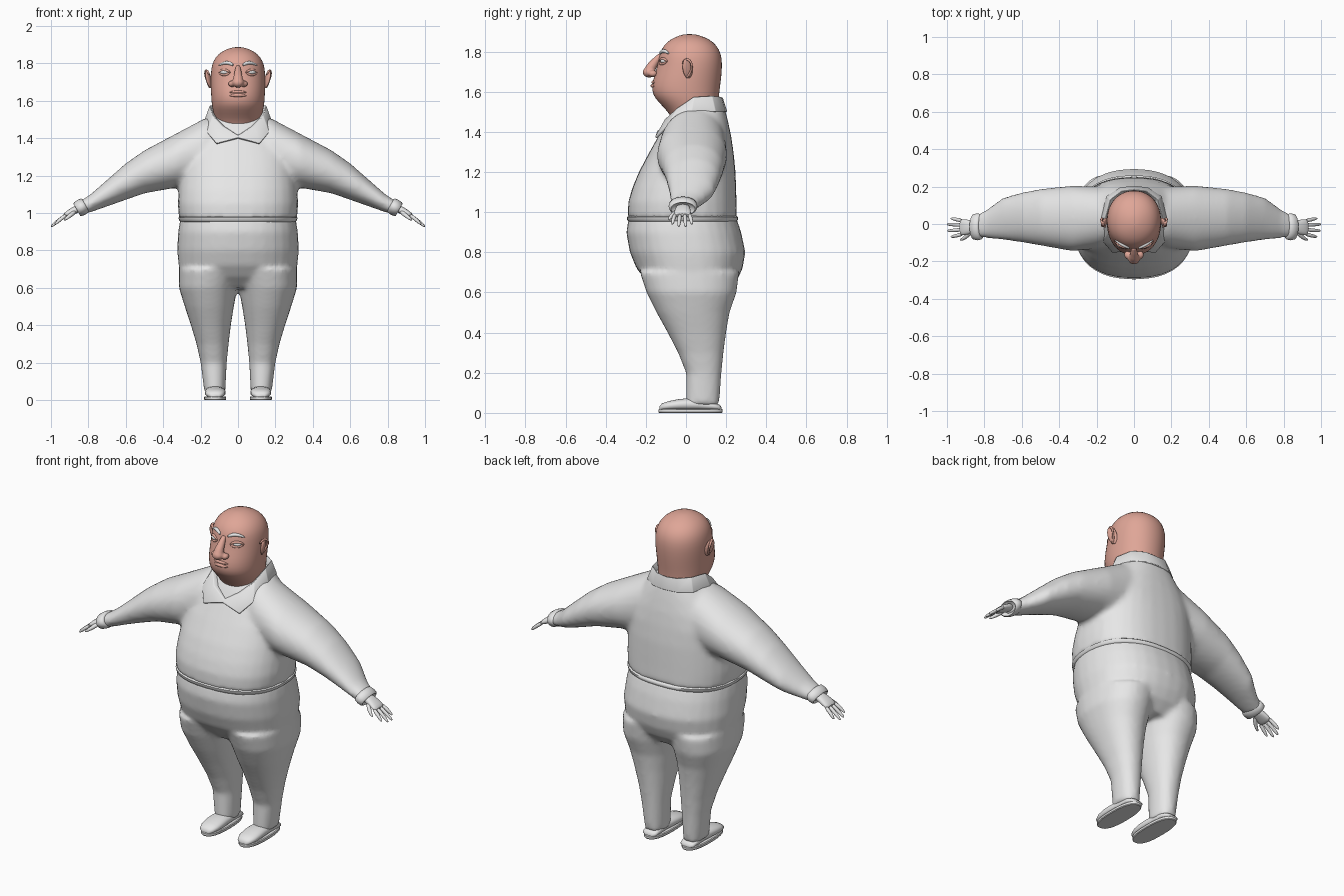
import bpy, bmesh, math
from mathutils import Vector, Matrix
from mathutils.bvhtree import BVHTree

cube = bpy.data.objects.get("Cube")
if cube:
    bpy.data.objects.remove(cube)


def material(name, rgb):
    m = bpy.data.materials.new(name)
    m.use_nodes = True
    m.diffuse_color = (*rgb, 1)
    m.node_tree.nodes["Principled BSDF"].inputs["Base Color"].default_value = (*rgb, 1)
    return m


CLOTH = material("pale grey", (0.8, 0.8, 0.8))
SKIN = material("pink skin", (0.74, 0.38, 0.31))


def finish(name, bm, mat, subsurf=0, angle=60):
    bmesh.ops.recalc_face_normals(bm, faces=bm.faces)
    me = bpy.data.meshes.new(name)
    bm.to_mesh(me)
    bm.free()
    ob = bpy.data.objects.new(name, me)
    bpy.context.collection.objects.link(ob)
    me.materials.append(mat)
    bpy.ops.object.select_all(action='DESELECT')
    ob.select_set(True)
    bpy.context.view_layer.objects.active = ob
    bpy.ops.object.shade_smooth_by_angle(angle=math.radians(angle))
    if subsurf:
        ob.modifiers.new("Subdivision", 'SUBSURF').levels = subsurf
        ob.modifiers["Subdivision"].render_levels = subsurf
    return ob


def loft(bm, rings, power=2.0, seg=24):
    """Skin a run of (centre, u, v) superellipse sections and cap both ends."""
    loops = []
    for c, u, v in rings:
        loop = []
        for i in range(seg):
            a = 2 * math.pi * i / seg
            co, si = math.cos(a), math.sin(a)
            p = Vector(c) + Vector(u) * math.copysign(abs(co) ** (2 / power), co)
            loop.append(bm.verts.new(p + Vector(v) * math.copysign(abs(si) ** (2 / power), si)))
        loops.append(loop)
    for a, b in zip(loops, loops[1:]):
        for i in range(seg):
            j = (i + 1) % seg
            bm.faces.new((a[i], a[j], b[j], b[i]))
    bm.faces.new(loops[0])
    bm.faces.new(loops[-1])


def level(z, front, back, x0, x1):
    """Horizontal section from its extents."""
    return (((x0 + x1) / 2, (front + back) / 2, z), ((x1 - x0) / 2, 0, 0), (0, (back - front) / 2, 0))


def column(rows):
    return [level(z, f, b, -w, w) for z, f, b, w in rows]


def tube(bm, points, radii, seg=10):
    """Round tapered tube through a few points."""
    pts = [Vector(p) for p in points]
    rings = []
    for i, (p, r) in enumerate(zip(pts, radii)):
        d = (pts[min(i + 1, len(pts) - 1)] - pts[max(i - 1, 0)]).normalized()
        u = d.cross(Vector((0, 0.1, 1))).normalized()
        rings.append((p, u * r, d.cross(u) * r))
    loft(bm, rings, seg=seg)


def blob(bm, centre, size, rot=(0, 0, 0)):
    m = Matrix.Translation(centre)
    for axis, a in zip("XYZ", rot):
        m = m @ Matrix.Rotation(math.radians(a), 4, axis)
    m = m @ Matrix.Diagonal((*size, 1))
    bmesh.ops.create_uvsphere(bm, u_segments=20, v_segments=12, radius=1, matrix=m)


def blend(ob, voxel, rounds):
    """Merge overlapping volumes into one soft skin."""
    r = ob.modifiers.new("Merge", 'REMESH')
    r.mode, r.voxel_size, r.use_smooth_shade = 'VOXEL', voxel, True
    s = ob.modifiers.new("Soften", 'SMOOTH')
    s.factor, s.iterations = 0.5, rounds


SIDES = (("left", 1), ("right", -1))

# Sweater: barrel torso and tapering sleeves
bm = bmesh.new()
loft(bm, column([(.97, -.29, .255, .316), (1.05, -.288, .252, .322), (1.12, -.268, .25, .318),
                 (1.2, -.235, .247, .31), (1.3, -.182, .237, .3), (1.38, -.137, .225, .26),
                 (1.46, -.09, .208, .2), (1.53, -.04, .19, .14)]), 2.4, 32)
for _, s in SIDES:
    loft(bm, [((s * x, (f + b) / 2, (lo + hi) / 2), (0, (b - f) / 2, 0), (0, 0, (hi - lo) / 2))
              for x, f, b, lo, hi in [(.08, -.1, .19, 1.16, 1.52), (.18, -.13, .2, 1.14, 1.505),
                                      (.33, -.145, .205, 1.135, 1.425), (.5, -.115, .187, 1.105, 1.335),
                                      (.6, -.098, .168, 1.07, 1.265), (.7, -.085, .14, 1.035, 1.177),
                                      (.79, -.075, .075, 1.003, 1.098), (.85, -.07, .045, .99, 1.06)]], 2.1, 28)
blend(finish("sweater", bm, CLOTH), .015, 6)

# Ribbed hem below the sweater
bm = bmesh.new()
loft(bm, column([(.953, -.285, .25, .308), (.96, -.293, .258, .315),
                 (.975, -.295, .26, .318), (.983, -.28, .25, .305)]), 2.4, 40)
finish("sweater_hem", bm, CLOTH)

# Trousers: full seat and belly joined to two tapering legs
bm = bmesh.new()
loft(bm, column([(.6, -.13, .2, .2), (.66, -.2, .255, .295), (.72, -.247, .282, .318),
                 (.8, -.28, .296, .325), (.9, -.298, .275, .32), (.975, -.285, .25, .308)]), 2.3, 32)
for _, s in SIDES:
    rows = [(.04, 0, .165, .068, .18), (.2, 0, .177, .06, .2), (.3, -.04, .187, .05, .222),
            (.4, -.092, .2, .038, .252), (.5, -.147, .217, .022, .285), (.6, -.197, .252, .004, .316),
            (.7, -.23, .265, -.02, .316)]
    loft(bm, [level(z, f, b, s * i, s * o) for z, f, b, i, o in rows], 2.2, 28)
blend(finish("trousers", bm, CLOTH), .014, 5)

# Collar: folded band, high at the back with points at the front
half = [((0, -.115, 1.41), (0, -.125, 1.41), (0, -.14, 1.4)),
        ((.07, -.085, 1.455), (.085, -.1, 1.46), (.115, -.15, 1.37)),
        ((.115, -.03, 1.5), (.135, -.04, 1.515), (.165, -.09, 1.43)),
        ((.13, .04, 1.54), (.15, .04, 1.57), (.172, .03, 1.5)),
        ((.115, .12, 1.54), (.125, .13, 1.575), (.145, .145, 1.5)),
        ((.06, .165, 1.54), (.065, .175, 1.57), (.075, .19, 1.5)),
        ((0, .172, 1.54), (0, .182, 1.565), (0, .2, 1.5))]
bm = bmesh.new()
grid = [[bm.verts.new(p) for p in row] for row in half]
for a, b in zip(grid, grid[1:]):
    for k in range(2):
        bm.faces.new((a[k], b[k], b[k + 1], a[k + 1]))
collar = finish("collar", bm, CLOTH)
collar.modifiers.new("Mirror", 'MIRROR').use_clip = True
sol = collar.modifiers.new("Thickness", 'SOLIDIFY')
sol.thickness, sol.offset = .012, 0
bev = collar.modifiers.new("Rounding", 'BEVEL')
bev.width, bev.segments = .004, 2

# Undershirt showing in the collar opening
bm = bmesh.new()
loft(bm, column([(1.38, -.12, .14, .1), (1.43, -.105, .15, .11), (1.465, -.082, .15, .112)]))
finish("undershirt", bm, CLOTH)

# Head and neck
bm = bmesh.new()
loft(bm, column([(1.42, -.06, .15, .11), (1.47, -.07, .155, .118), (1.51, -.1, .16, .126),
                 (1.55, -.14, .163, .136), (1.585, -.168, .166, .142), (1.63, -.172, .172, .145),
                 (1.68, -.16, .178, .147), (1.74, -.14, .182, .147), (1.79, -.134, .176, .142),
                 (1.83, -.113, .155, .124), (1.862, -.078, .118, .092), (1.882, -.03, .065, .045),
                 (1.887, .0, .035, .015)]), 2.1)
head = finish("head", bm, SKIN, 1)
bpy.context.view_layer.update()
tree = BVHTree.FromObject(head, bpy.context.evaluated_depsgraph_get())


def face(x, z, out=0.0):
    """Point on the front of the face, pushed forward by out."""
    hit = tree.ray_cast(Vector((x, -1, z)), Vector((0, 1, 0)))[0]
    return hit - Vector((0, out, 0))


# Nose: long bridge, round tip and nostril wings
bm = bmesh.new()
tube(bm, [(0, -.125, 1.785), (0, -.15, 1.755), (0, -.172, 1.725), (0, -.183, 1.7)], [.012, .019, .025, .03], 16)
blob(bm, (0, -.183, 1.697), (.033, .033, .027))
for _, s in SIDES:
    blob(bm, (s * .032, -.165, 1.69), (.021, .024, .017))
blend(finish("nose", bm, SKIN), .006, 4)

# Lips
bm = bmesh.new()
for z, r, out in ((1.648, .009, 0), (1.63, .011, 0)):
    xs = (-.048, -.025, 0, .025, .048)
    tube(bm, [face(x, z - 1.5 * x * x, out) for x in xs], [.002, r * .8, r, r * .8, .002])
finish("lips", bm, SKIN, 1)

for side, s in SIDES:
    # Eye with lids, and bushy eyebrow
    bm = bmesh.new()
    blob(bm, face(s * .073, 1.752, -.008), (.024, .016, .012), (0, 0, s * 28))
    finish(side + "_eye", bm, CLOTH)
    bm = bmesh.new()
    for rise, r in ((.014, .008), (-.014, .007)):
        tube(bm, [face(s * (.073 + t * .033), 1.751 + rise * (1 - t * t)) for t in (-1, -.5, 0, .5, 1)],
             [.003, r, r, r, .003])
    finish(side + "_eyelids", bm, SKIN, 1)
    bm = bmesh.new()
    tube(bm, [face(s * x, z, .003) for x, z in ((.022, 1.788), (.045, 1.803), (.075, 1.804), (.105, 1.788))],
         [.006, .011, .01, .004])
    finish(side + "_eyebrow", bm, CLOTH, 1)

    # Ear: shell with raised rim
    bm = bmesh.new()
    blob(bm, (s * .157, .008, 1.717), (.012, .027, .052), (8, s * 14, s * 22))
    tube(bm, [(s * .15, -.018, 1.735), (s * .165, -.008, 1.764), (s * .176, .018, 1.762),
              (s * .174, .034, 1.73), (s * .16, .022, 1.69), (s * .148, -.002, 1.668)],
         [.004, .007, .008, .008, .007, .008])
    finish(side + "_ear", bm, SKIN, 1)

    # Cuff
    d, up = Vector((s * .87, 0, -.49)), Vector((s * .49, 0, .87))
    c = Vector((s * .838, -.015, 1.03))
    bm = bmesh.new()
    loft(bm, [(c + d * t, (0, w, 0), up * w * .62) for t, w in
              ((-.026, .058), (-.022, .068), (0, .072), (.022, .068), (.027, .06), (.015, .045))])
    finish(side + "_cuff", bm, CLOTH)

    # Hand: flat palm, four fingers and thumb
    bm = bmesh.new()
    loft(bm, [((s * x, y, z), (0, w, 0), up * h) for x, y, z, w, h in
              ((.84, -.015, 1.03, .035, .022), (.88, -.016, 1.012, .038, .02),
               (.915, -.018, .993, .045, .016), (.932, -.018, .982, .04, .01))], 2.4, 16)
    for y, spread, reach in ((-.054, -.014, .98), (-.03, -.006, .998), (-.006, .004, 1.0), (.017, .012, .98)):
        drop = (reach - .92) * .62
        tube(bm, [(s * .915, y, .991), (s * (.92 + reach) / 2, y + spread * .6, .985 - drop / 2),
                  (s * (reach - .008), y + spread, .982 - drop), (s * reach, y + spread, .976 - drop)],
             [.011, .0105, .008, .003])
    tube(bm, [(s * .87, -.035, 1.01), (s * .892, -.065, .99), (s * .918, -.082, .97), (s * .932, -.086, .96)],
         [.014, .012, .009, .003])
    finish(side + "_hand", bm, CLOTH, 1)

    # Shoe: rounded upper on a flat sole
    bm = bmesh.new()
    loft(bm, [((s * .122, y, .012 + h / 2), (w, 0, 0), (0, 0, h / 2)) for y, w, h in
              ((-.132, .02, .02), (-.12, .04, .035), (-.085, .053, .047), (-.04, .056, .056),
               (.0, .055, .06), (.06, .05, .06), (.13, .047, .045), (.165, .042, .03), (.176, .02, .018))], 2.3)
    finish(side + "_shoe", bm, CLOTH)
    bm = bmesh.new()
    loft(bm, [level(z, -.137 + g, .183 - g, s * .122 - .059 + g, s * .122 + .059 - g)
              for z, g in ((0, .003), (.004, 0), (.016, 0), (.02, .004))], 2.5, 32)
    finish(side + "_sole", bm, CLOTH, angle=35)
